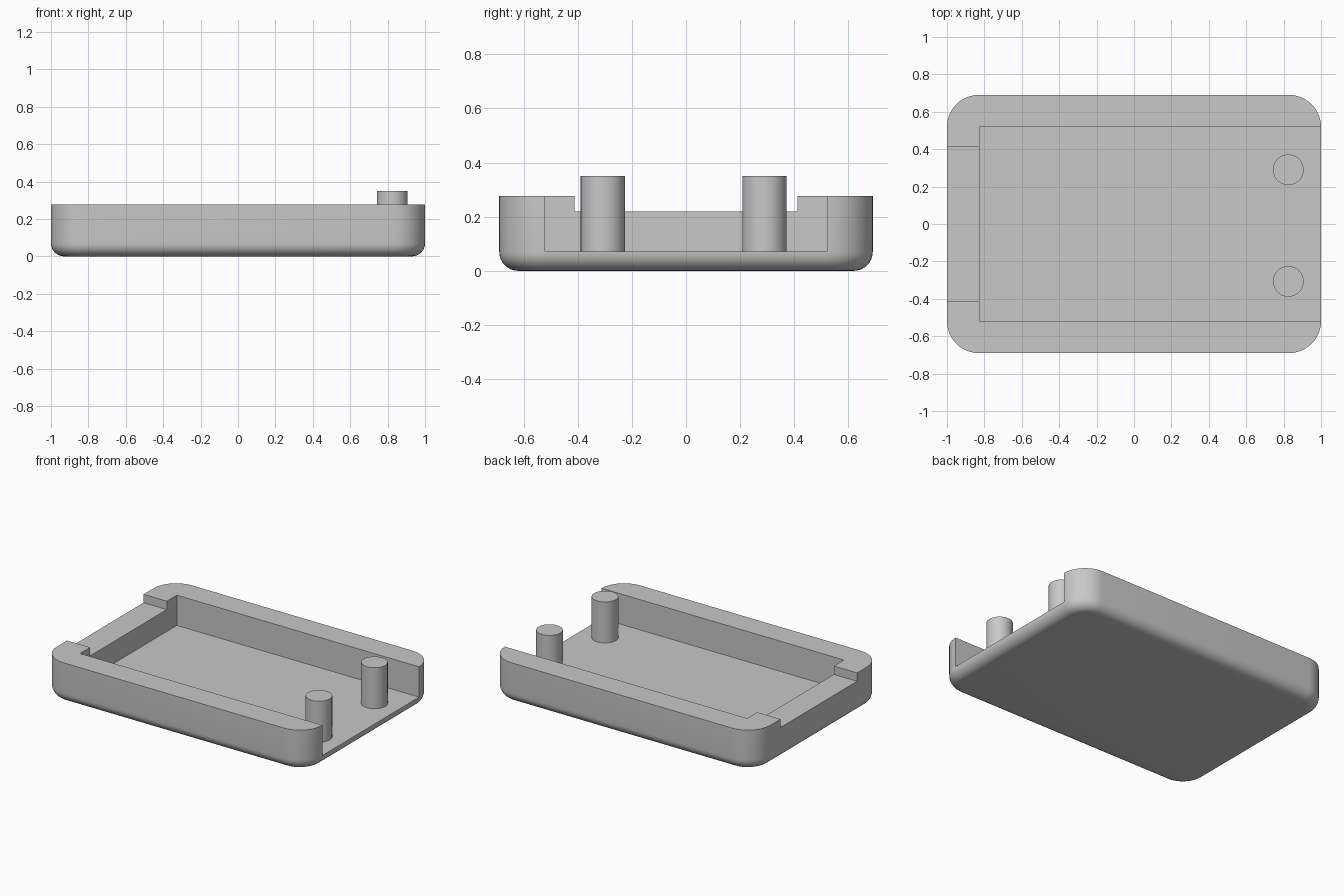
import bpy
import bmesh
import math

cube = bpy.data.objects.get("Cube")
if cube:
    bpy.data.objects.remove(cube, do_unlink=True)

HALF_X, HALF_Y, HEIGHT = 1.0, 0.69, 0.277
CORNER, FILLET = 0.17, 0.07
FLOOR, NOTCH_Z, WALL_X = 0.071, 0.22, -0.825

grey = bpy.data.materials.new("plain grey")
grey.use_nodes = True
colour = (0.58, 0.58, 0.58, 1)
grey.diffuse_color = colour
grey.node_tree.nodes["Principled BSDF"].inputs["Base Color"].default_value = colour


def make_object(name, bm):
    bmesh.ops.recalc_face_normals(bm, faces=bm.faces)
    mesh = bpy.data.meshes.new(name)
    bm.to_mesh(mesh)
    bm.free()
    mesh.materials.append(grey)
    obj = bpy.data.objects.new(name, mesh)
    bpy.context.collection.objects.link(obj)
    return obj


def activate(obj):
    bpy.ops.object.select_all(action="DESELECT")
    obj.select_set(True)
    bpy.context.view_layer.objects.active = obj


def rounded_ring(bm, inset, z, steps=12):
    radius = CORNER - inset
    ring = []
    for quarter, (sx, sy) in enumerate([(1, 1), (-1, 1), (-1, -1), (1, -1)]):
        for i in range(steps + 1):
            a = (quarter + i / steps) * math.pi / 2
            ring.append(bm.verts.new((sx * (HALF_X - CORNER) + radius * math.cos(a),
                                      sy * (HALF_Y - CORNER) + radius * math.sin(a), z)))
    return ring


def box_cutter(name, low, high):
    bm = bmesh.new()
    bmesh.ops.create_cube(bm, size=1)
    for v in bm.verts:
        v.co = [(a + b) / 2 + c * (b - a) for a, b, c in zip(low, high, v.co)]
    obj = make_object(name, bm)
    obj.hide_render = True
    return obj


# Tray body: rounded outline with a rounded lower edge
bm = bmesh.new()
rings = []
for i in range(9):
    a = i / 8 * math.pi / 2
    rings.append(rounded_ring(bm, FILLET * (1 - math.sin(a)), FILLET * (1 - math.cos(a))))
rings.append(rounded_ring(bm, 0, HEIGHT))
for lower, upper in zip(rings, rings[1:]):
    for i in range(len(lower)):
        j = (i + 1) % len(lower)
        bm.faces.new((lower[i], lower[j], upper[j], upper[i]))
bm.faces.new(rings[0][::-1])
bm.faces.new(rings[-1])
tray = make_object("tray", bm)

# Open-ended recess and shallow notch in the end wall
cutters = [
    box_cutter("recess_cutter", (WALL_X, -0.52, FLOOR), (1.3, 0.52, 0.6)),
    box_cutter("notch_cutter", (-1.3, -0.412, NOTCH_Z), (WALL_X + 0.1, 0.412, 0.6)),
]
activate(tray)
for cutter in cutters:
    mod = tray.modifiers.new(cutter.name, "BOOLEAN")
    mod.operation = "DIFFERENCE"
    mod.solver = "EXACT"
    mod.object = cutter
    bpy.ops.object.modifier_apply(modifier=mod.name)
for cutter in cutters:
    bpy.data.objects.remove(cutter, do_unlink=True)
activate(tray)
bpy.ops.object.shade_smooth_by_angle(angle=math.radians(30))

# Upright pegs near the open end
for name, y in (("front_peg", -0.307), ("back_peg", 0.29)):
    bm = bmesh.new()
    bmesh.ops.create_cone(bm, cap_ends=True, segments=48, radius1=0.082, radius2=0.082,
                          depth=0.29)
    bmesh.ops.translate(bm, verts=bm.verts, vec=(0.825, y, 0.205))
    peg = make_object(name, bm)
    activate(peg)
    bpy.ops.object.shade_smooth_by_angle(angle=math.radians(30))
